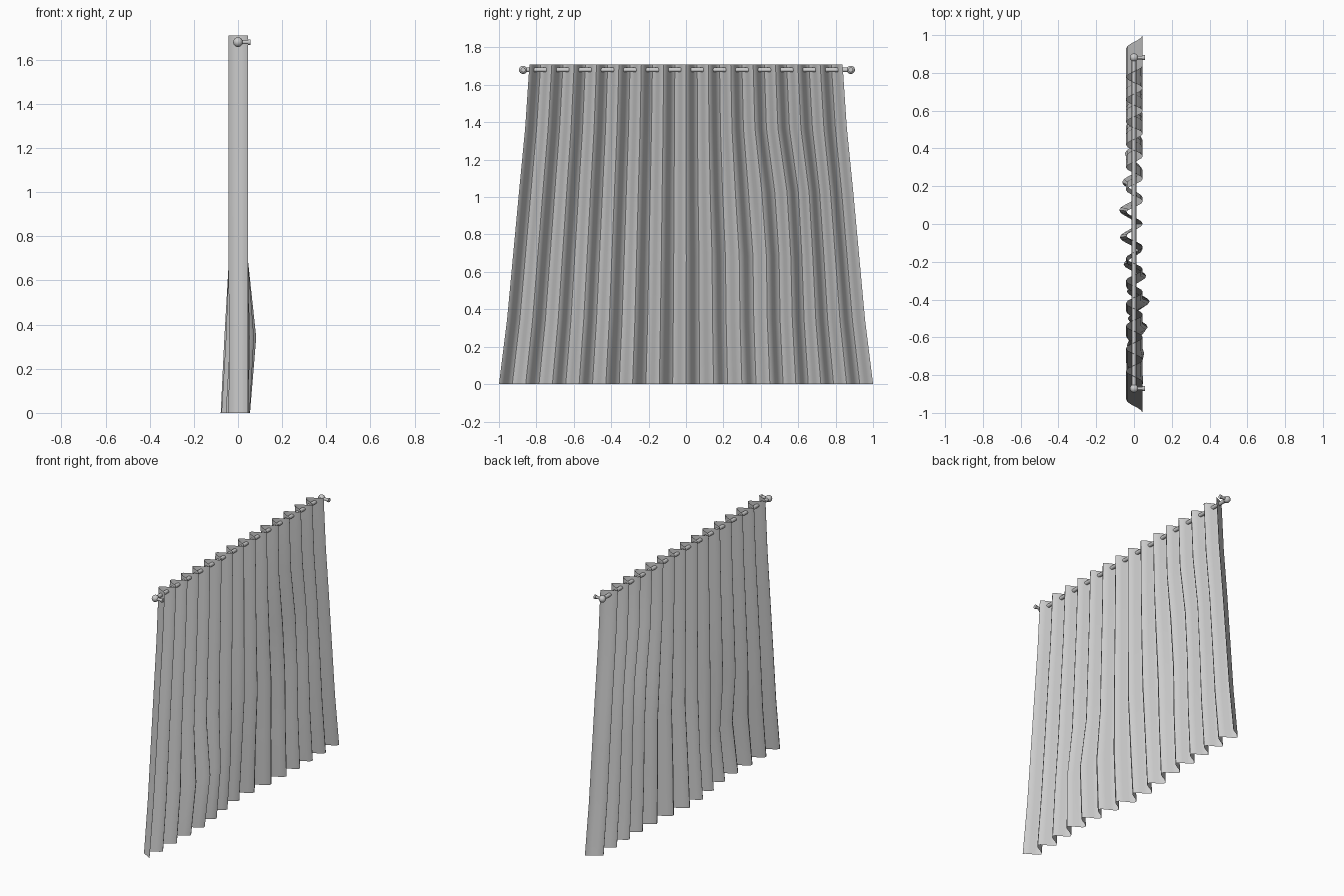
import bpy, bmesh, math
from mathutils import Vector

if "Cube" in bpy.data.objects:
    bpy.data.objects.remove(bpy.data.objects["Cube"])

HEIGHT, ROD_Z, FOLDS, STEPS = 1.71, 1.68, 14, 10
# half widths of the cloth from hem to top, one per row
HALF = [1.0, 0.957, 0.925, 0.893, 0.86, 0.837]
# drape bumps per row: (centre y, spread, x offset, y offset)
DRAPE = {
    0: [(0.02, 0.25, -0.038, 0.0), (0.45, 0.25, 0.0, 0.02), (-0.45, 0.2, 0.01, 0.0)],
    1: [(-0.43, 0.2, 0.037, 0.0), (0.05, 0.2, -0.02, 0.0), (0.45, 0.25, 0.0, 0.025)],
    2: [(0.45, 0.25, 0.0, 0.035)],
    3: [(0.5, 0.22, 0.0, 0.03)],
}


def smooth(ob):
    for o in bpy.context.selected_objects:
        o.select_set(False)
    ob.select_set(True)
    bpy.context.view_layer.objects.active = ob
    bpy.ops.object.shade_smooth_by_angle(angle=math.radians(50))


def rod(name, a, b, radius, sides=16):
    a, b = Vector(a), Vector(b)
    bpy.ops.mesh.primitive_cylinder_add(vertices=sides, radius=radius,
                                        depth=(b - a).length, location=(a + b) / 2)
    ob = bpy.context.object
    ob.name = name
    ob.rotation_euler = (b - a).to_track_quat('Z', 'Y').to_euler()
    smooth(ob)


# pleated cloth
bm = bmesh.new()
rows = []
for r, half in enumerate(HALF):
    row = []
    for i in range(FOLDS * STEPS + 1):
        u = i / (FOLDS * STEPS)
        y = half * (2 * u - 1)
        x = 0.002 + 0.044 * math.cos(2 * math.pi * FOLDS * u)
        dx = dy = 0
        for c, s, ox, oy in DRAPE.get(r, []):
            g = math.exp(-((y - c) / s) ** 2)
            dx += ox * g
            dy += oy * g
        row.append(bm.verts.new((x + dx, y + dy, HEIGHT * r / (len(HALF) - 1))))
    rows.append(row)
for lo, hi in zip(rows, rows[1:]):
    for i in range(len(lo) - 1):
        bm.faces.new((lo[i], lo[i + 1], hi[i + 1], hi[i]))
mesh = bpy.data.meshes.new("curtain_cloth")
bm.to_mesh(mesh)
bm.free()
cloth = bpy.data.objects.new("curtain_cloth", mesh)
bpy.context.collection.objects.link(cloth)
smooth(cloth)

# rail, end balls and wall brackets
rod("curtain_rail", (0, -0.87, ROD_Z), (0, 0.88, ROD_Z), 0.012)
for side, y in (("left", -0.871), ("right", 0.881)):
    bpy.ops.mesh.primitive_uv_sphere_add(segments=20, ring_count=12, radius=0.022,
                                         location=(0, y, ROD_Z))
    bpy.context.object.name = "end_ball_" + side
    smooth(bpy.context.object)
    rod("bracket_" + side, (0, y, ROD_Z), (0.05, y, ROD_Z), 0.009)
    rod("wall_plate_" + side, (0.046, y, ROD_Z), (0.057, y, ROD_Z), 0.013)
